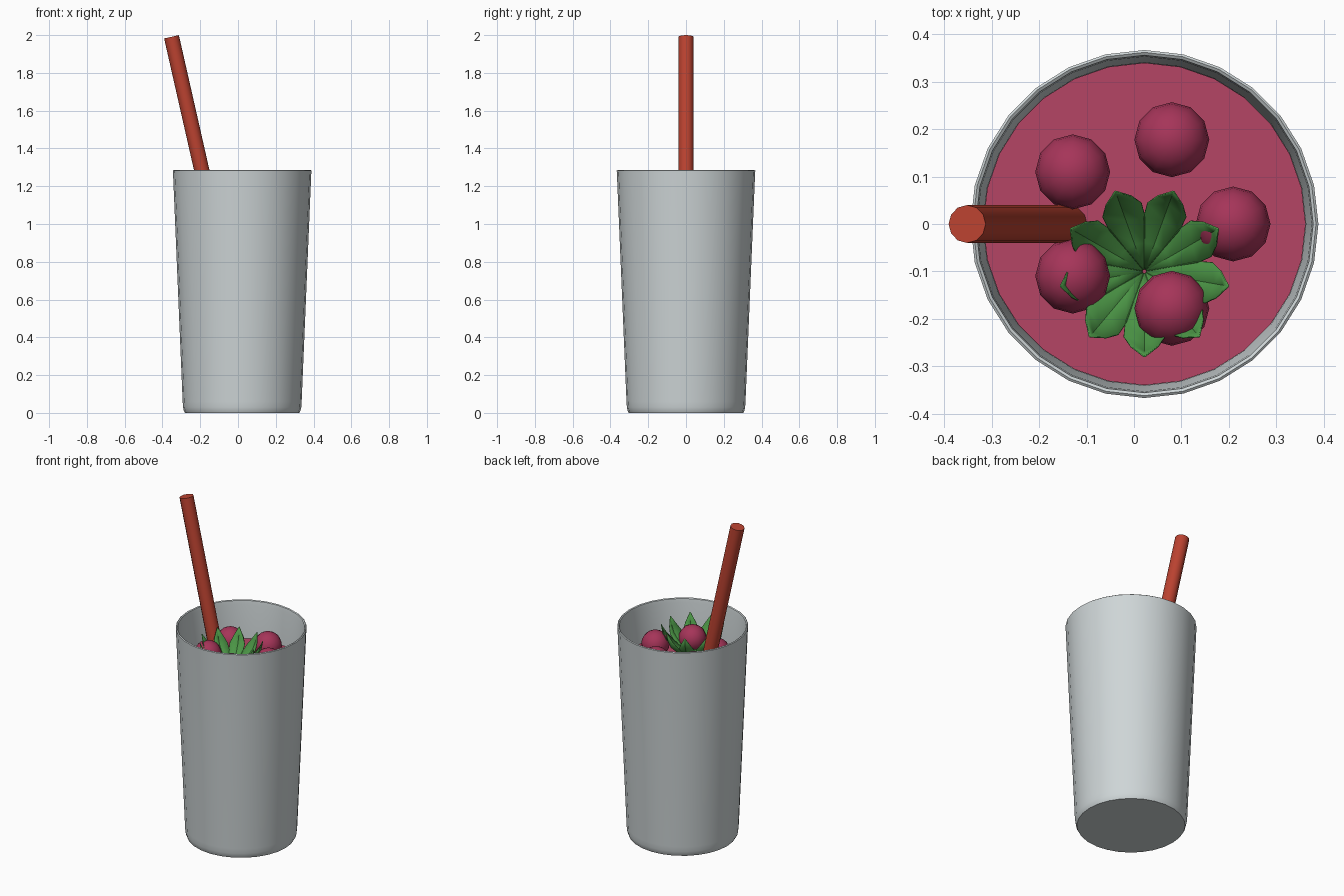
import bpy, bmesh
from math import sin, cos, pi, radians, atan, hypot
from mathutils import Vector

if "Cube" in bpy.data.objects:
    bpy.data.objects.remove(bpy.data.objects["Cube"])

CX = 0.022        # axis of the cup
LIQUID_Z = 1.055


def material(name, rgb):
    m = bpy.data.materials.new(name)
    m.diffuse_color = (*rgb, 1)
    m.use_nodes = True
    m.node_tree.nodes["Principled BSDF"].inputs["Base Color"].default_value = m.diffuse_color
    return m


def finish(obj, mat, angle=35):
    obj.data.materials.append(mat)
    bpy.ops.object.select_all(action='DESELECT')
    obj.select_set(True)
    bpy.context.view_layer.objects.active = obj
    bpy.ops.object.shade_smooth_by_angle(angle=radians(angle))


def from_bmesh(bm, name, mat, angle=35, recalc=True):
    if recalc:
        bmesh.ops.recalc_face_normals(bm, faces=bm.faces)
    mesh = bpy.data.meshes.new(name)
    bm.to_mesh(mesh)
    bm.free()
    obj = bpy.data.objects.new(name, mesh)
    bpy.context.collection.objects.link(obj)
    finish(obj, mat, angle)
    return obj


def lathe(name, profile, mat, segments=28, angle=35):
    """Revolve an (r, z) profile about the cup axis; ends are capped."""
    bm = bmesh.new()
    rings = []
    for r, z in profile:
        rings.append([bm.verts.new((CX + r * cos(2 * pi * i / segments),
                                    r * sin(2 * pi * i / segments), z))
                      for i in range(segments)])
    for a, b in zip(rings, rings[1:]):
        for i in range(segments):
            j = (i + 1) % segments
            bm.faces.new((a[i], a[j], b[j], b[i]))
    bm.faces.new(rings[0])
    bm.faces.new(rings[-1])
    return from_bmesh(bm, name, mat, angle)


glass_mat = material("glass", (0.62, 0.67, 0.68))
drink_mat = material("drink", (0.46, 0.06, 0.13))
berry_mat = material("berry", (0.38, 0.035, 0.10))
straw_mat = material("straw", (0.50, 0.055, 0.03))
leaf_mat = material("leaf", (0.07, 0.30, 0.06))

# Tapered tumbler with rounded foot, thin rim and inner wall
lathe("glass", [(0.303, 0), (0.309, 0.012), (0.313, 0.03), (0.315, 0.06),
                (0.366, 1.27), (0.367, 1.282), (0.362, 1.286), (0.356, 1.282),
                (0.353, 1.26), (0.341, LIQUID_Z), (0.298, 0.07), (0.285, 0.05)],
      glass_mat)

# Drink filling the tumbler
lathe("drink", [(0.284, 0.055), (0.297, 0.075), (0.340, LIQUID_Z)], drink_mat)

# Five berries floating in a ring
for i in range(5):
    a = 2 * pi * i / 5
    bpy.ops.mesh.primitive_uv_sphere_add(
        segments=12, ring_count=10, radius=0.079,
        location=(CX + 0.187 * cos(a), 0.187 * sin(a), 1.12))
    berry = bpy.context.object
    berry.name = f"berry_{i + 1}"
    finish(berry, berry_mat, 60)

# Leaning straw
top = Vector((-0.352, 0, 1.991))
bottom = Vector((top.x + 0.2266 * (top.z - 0.12), 0, 0.12))
bpy.ops.mesh.primitive_cylinder_add(vertices=12, radius=0.04,
                                    depth=(top - bottom).length,
                                    location=(top + bottom) / 2,
                                    rotation=(0, -atan(0.2266), 0))
straw = bpy.context.object
straw.name = "straw"
finish(straw, straw_mat)

# Leafy sprig: nine folded leaves curling up to pointed tips
# rows: distance out, height, half width
rows = [(0.004, 1.062, 0.002), (0.06, 1.085, 0.021), (0.115, 1.115, 0.040),
        (0.15, 1.15, 0.043), (0.168, 1.19, 0.028), (0.178, 1.243, 0.001)]
bm = bmesh.new()
for k in range(9):
    a = radians(-90 + 40 * k)
    out, side = Vector((cos(a), sin(a), 0)), Vector((-sin(a), cos(a), 0))
    grid = []
    for n, (r, z, w) in enumerate(rows):
        p, q = rows[max(n - 1, 0)], rows[min(n + 1, len(rows) - 1)]
        dr, dz = q[0] - p[0], q[1] - p[1]
        length = hypot(dr, dz)
        nr, nz = -dz / length, dr / length      # upper-side normal
        line = []
        for s in (-1, 0, 1):
            lift = 0.4 * w * abs(s)
            line.append(bm.verts.new(Vector((CX, -0.10, z + nz * lift))
                                     + out * (r + nr * lift) + side * w * s))
        grid.append(line)
    for u, v in zip(grid, grid[1:]):
        for s in (0, 1):
            bm.faces.new((u[s], v[s], v[s + 1], u[s + 1]))
bmesh.ops.recalc_face_normals(bm, faces=bm.faces)
for f in bm.faces:
    if f.normal.z < 0:
        f.normal_flip()
sprig = from_bmesh(bm, "leaf_sprig", leaf_mat, 30, recalc=False)
mod = sprig.modifiers.new("thickness", 'SOLIDIFY')
mod.thickness = 0.003
